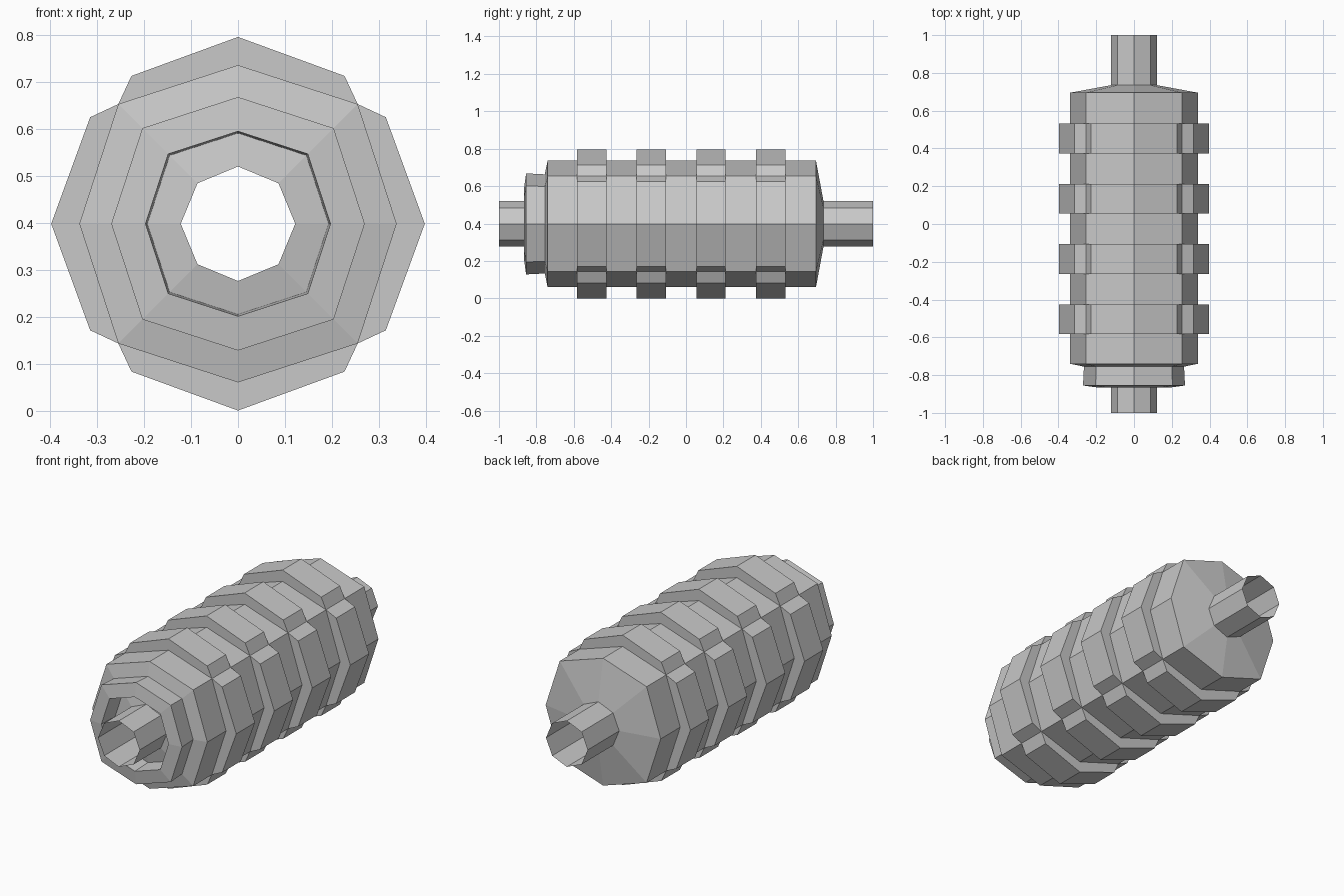
import bpy, bmesh
from math import cos, sin, pi, sqrt
from mathutils import Vector

cube = bpy.data.objects.get("Cube")
if cube:
    bpy.data.objects.remove(cube, do_unlink=True)

SIDES = 8
AXIS_Z = 0.398
SHAFT_R = 0.122
BULGE = 1.067          # corners on the diagonals sit slightly further out
RIB_H = 0.06

grey = bpy.data.materials.new("grey_metal")
grey.use_nodes = True
colour = (0.58, 0.58, 0.58, 1)
grey.diffuse_color = colour
grey.node_tree.nodes["Principled BSDF"].inputs["Base Color"].default_value = colour


def ring(bm, y, r, bulge):
    """Eight-sided ring around the y axis."""
    verts = []
    for i in range(SIDES):
        a = 2 * pi * i / SIDES
        k = r * (bulge if i % 2 else 1)
        verts.append(bm.verts.new((k * cos(a), y, k * sin(a))))
    return verts


def loft(bm, stations):
    """Join rings (y, radius, bulge); returns one list of faces per band."""
    rings = [ring(bm, *s) for s in stations]
    bands = []
    for a, b in zip(rings, rings[1:]):
        bands.append([bm.faces.new((a[i], b[i], b[(i + 1) % SIDES], a[(i + 1) % SIDES]))
                      for i in range(SIDES)])
    return bands


def finish(bm, name):
    bmesh.ops.recalc_face_normals(bm, faces=bm.faces[:])
    mesh = bpy.data.meshes.new(name)
    bm.to_mesh(mesh)
    bm.free()
    mesh.materials.append(grey)
    obj = bpy.data.objects.new(name, mesh)
    obj.location.z = AXIS_Z
    bpy.context.collection.objects.link(obj)
    return obj


# Housing: recess floor, bore, front collar, ribbed barrel, rear cone
front = [(-0.77, SHAFT_R, 1), (-0.755, 0.193, BULGE), (-0.865, 0.197, BULGE),
         (-0.855, 0.27, BULGE), (-0.755, 0.265, BULGE), (-0.74, 0.338, BULGE)]
rib_starts = [-0.583 + 0.319 * n for n in range(4)]
barrel = [(y, 0.338, BULGE) for s in rib_starts for y in (s, s + 0.157)]
rear = [(0.695, 0.338, BULGE), (0.735, SHAFT_R, 1)]

bm = bmesh.new()
bands = loft(bm, front + barrel + rear)

# Ribs: raise each pair of faces around an axis corner, leaving diagonal notches
for n in range(len(rib_starts)):
    band = bands[len(front) + 2 * n]
    for k in range(0, SIDES, 2):
        out = Vector((cos(pi * k / 4), 0, sin(pi * k / 4)))
        side = Vector((-out.z, 0, out.x))
        new = bmesh.ops.extrude_face_region(bm, geom=[band[k - 1], band[k]])["geom"]
        for v in new:
            if isinstance(v, bmesh.types.BMVert):
                v.co += out * RIB_H - side * (0.11 * v.co.dot(side))
finish(bm, "ribbed_housing")

# Shaft: open hollow tube running right through
bm = bmesh.new()
loft(bm, [(-1, SHAFT_R, 1), (1, SHAFT_R, 1)])
finish(bm, "hollow_shaft")
